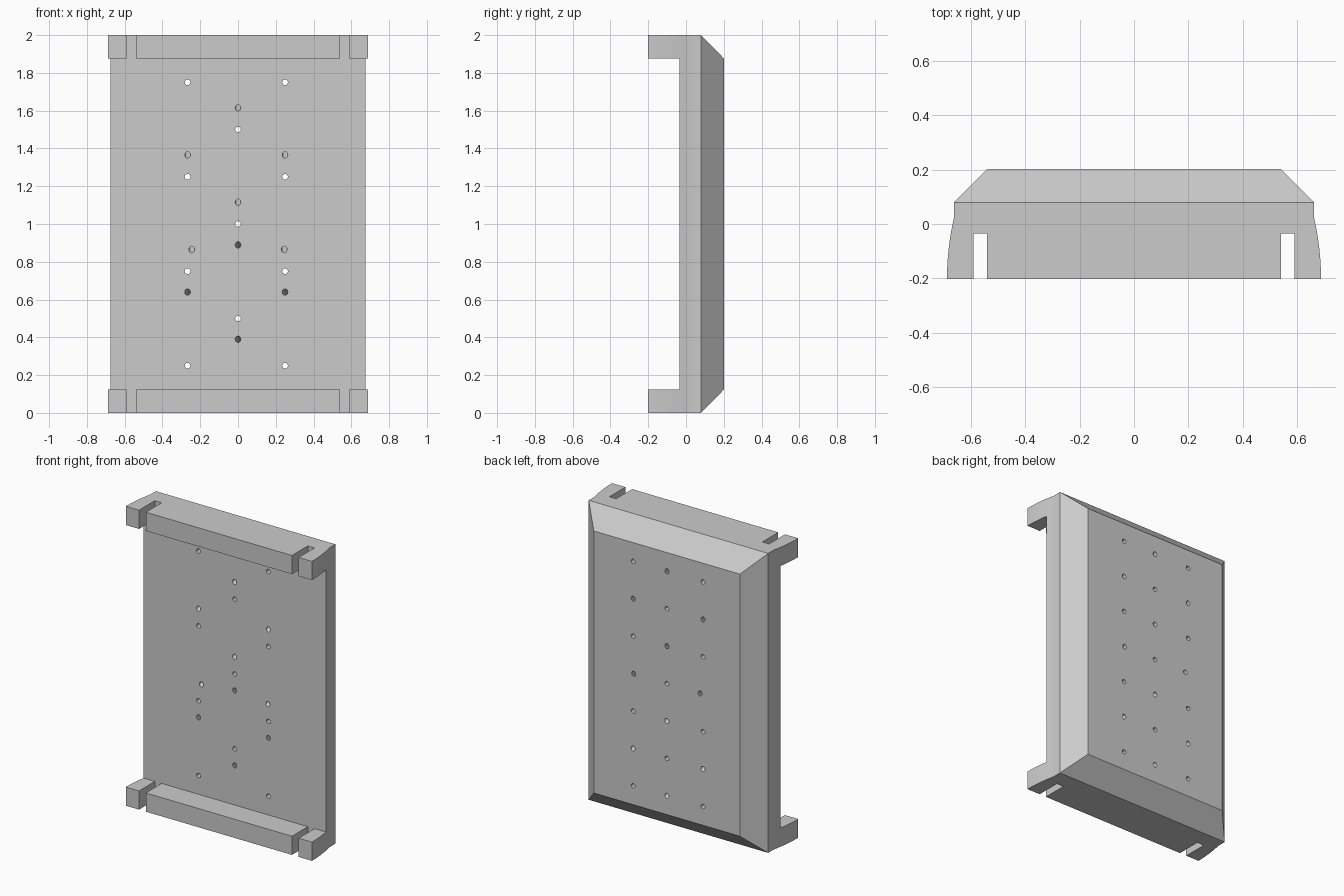
import bpy, bmesh, math
from mathutils import Matrix, Vector

if "Cube" in bpy.data.objects:
    bpy.data.objects.remove(bpy.data.objects["Cube"])

FRONT, FLOOR, BACK = -0.202, -0.035, 0.202
RIM = 0.125
HOLE_R = 0.015

grey = bpy.data.materials.new("plain grey")
grey.use_nodes = True
grey.diffuse_color = (0.6, 0.6, 0.6, 1)
grey.node_tree.nodes["Principled BSDF"].inputs["Base Color"].default_value = (0.6, 0.6, 0.6, 1)


def make_object(name, bm):
    bmesh.ops.recalc_face_normals(bm, faces=bm.faces)
    mesh = bpy.data.meshes.new(name)
    bm.to_mesh(mesh)
    bm.free()
    obj = bpy.data.objects.new(name, mesh)
    bpy.context.collection.objects.link(obj)
    mesh.materials.append(grey)
    return obj


def add_box(bm, low, high):
    low, high = Vector(low), Vector(high)
    matrix = Matrix.Translation((low + high) / 2) @ Matrix.Diagonal((*(high - low), 1))
    bmesh.ops.create_cube(bm, size=1, matrix=matrix)


def add_hole(bm, start, end):
    axis = Vector(end) - Vector(start)
    # Stretch each end past the plate so the hole goes right through
    turn = axis.to_track_quat("Z", "Y").to_matrix().to_4x4()
    matrix = Matrix.Translation((Vector(start) + Vector(end)) / 2) @ turn
    bmesh.ops.create_cone(bm, cap_ends=True, segments=16, radius1=HOLE_R, radius2=HOLE_R,
                          depth=axis.length * 1.3, matrix=matrix)


# Body: rectangles lofted from front to back, with bowed sides and a bevelled back
sections = []
for i in range(9):
    t = i / 8
    sections.append((FRONT + 0.222 * t, 0.688 - 0.025 * t * t, 0))
sections += [(0.08, 0.663, 0), (BACK, 0.54, RIM)]

bm = bmesh.new()
rings = []
for y, w, inset in sections:
    corners = [(-w, inset), (w, inset), (w, 2 - inset), (-w, 2 - inset)]
    rings.append([bm.verts.new((x, y, z)) for x, z in corners])
for a, b in zip(rings, rings[1:]):
    for k in range(4):
        n = (k + 1) % 4
        bm.faces.new((a[k], a[n], b[n], b[k]))
bm.faces.new(rings[0])
bm.faces.new(rings[-1])
body = make_object("mounting_plate", bm)

# Recess between the two end flanges
bm = bmesh.new()
add_box(bm, (-1, -0.5, RIM), (1, FLOOR, 2 - RIM))
recess = make_object("recess_cutter", bm)

# Slots near the ends of both flanges
bm = bmesh.new()
for side in (-1, 1):
    xs = sorted((side * 0.54, side * 0.59))
    add_box(bm, (xs[0], -0.5, -0.1), (xs[1], FLOOR, 2.1))
slots = make_object("slot_cutter", bm)

# Three columns of holes, straight and slanted ones alternating
bm = bmesh.new()
for row in range(1, 8):
    z = row / 4
    lean = 0.14 if row < 4 else -0.135
    for column in (-1, 0, 1):
        slanted = (row % 2 == 0) == (column != 0)
        x = (0, 0.249, -0.267)[column]
        if column and row == 4:
            x = 0.245 * column
        front_z = z + lean if slanted else z
        if column == 0 and row == 4:
            front_z = z
        add_hole(bm, (x, FLOOR, front_z), (x, BACK, z))
holes = make_object("hole_cutter", bm)

bpy.context.view_layer.objects.active = body
for cutter in (recess, slots, holes):
    cutter.hide_render = True
    cut = body.modifiers.new(cutter.name, "BOOLEAN")
    cut.operation = "DIFFERENCE"
    cut.solver = "EXACT"
    cut.object = cutter
    bpy.ops.object.modifier_apply(modifier=cut.name)
    bpy.data.objects.remove(cutter)

# Smooth bowed sides and hole walls, crisp edges elsewhere
bpy.ops.object.select_all(action="DESELECT")
body.select_set(True)
bpy.ops.object.shade_smooth_by_angle(angle=math.radians(25))
